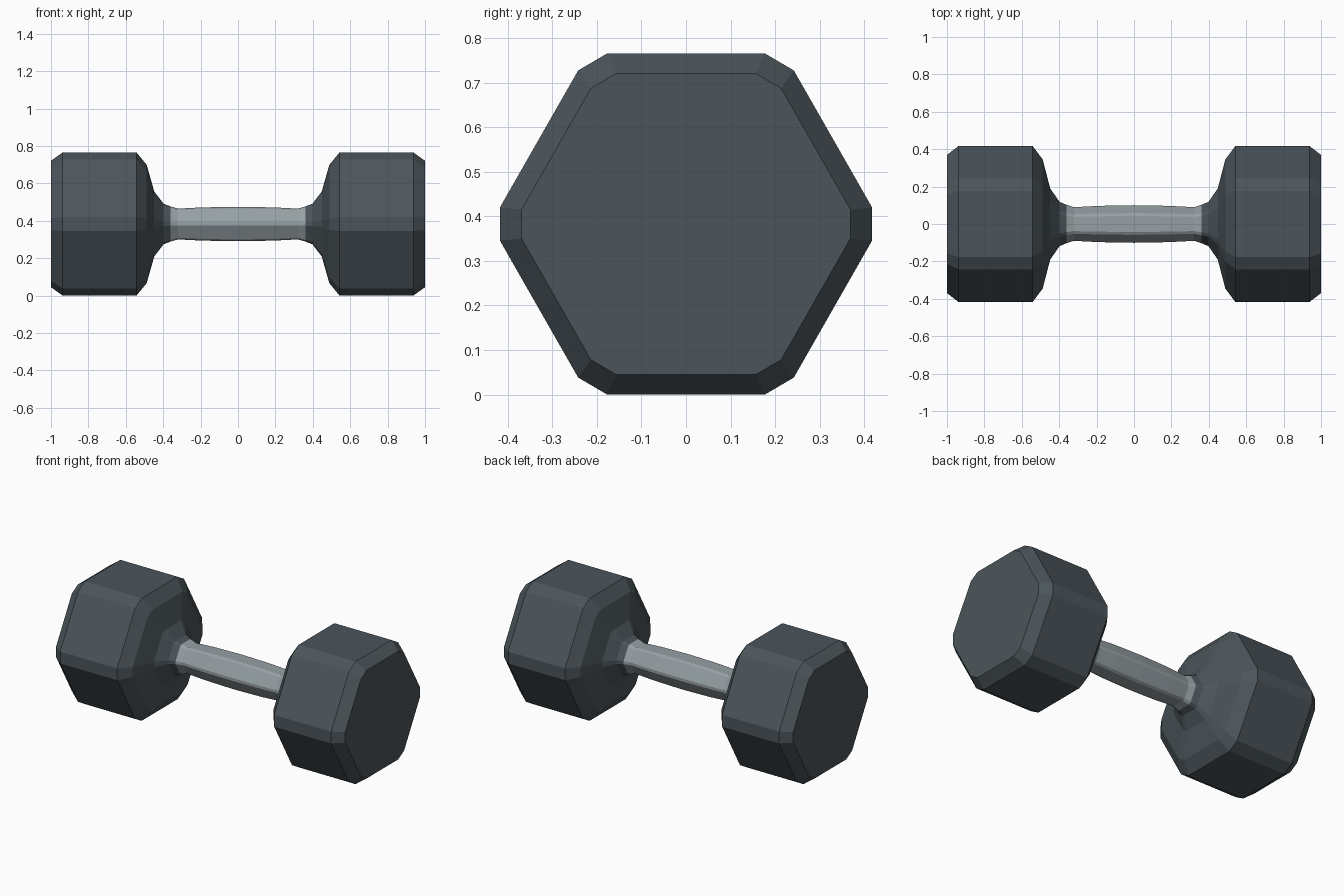
import bpy

if "Cube" in bpy.data.objects:
    bpy.data.objects.remove(bpy.data.objects["Cube"])

CENTRE_Z = 0.383


def material(name, rgb):
    m = bpy.data.materials.new(name)
    m.diffuse_color = (*rgb, 1.0)
    m.use_nodes = True
    m.node_tree.nodes["Principled BSDF"].inputs["Base Color"].default_value = m.diffuse_color
    return m


rubber = material("dark rubber", (0.072, 0.091, 0.104))
steel = material("grey steel", (0.305, 0.352, 0.371))

# Hexagon with cut corners, listed for one quarter and mirrored round
quarter = [(0.418, 0.037), (0.242, 0.345), (0.177, 0.383)]
half = quarter + [(-y, z) for y, z in reversed(quarter)]
section = half + [(-y, -z) for y, z in half]


def loft(name, stations, mat, cap_first=False):
    """Skin the section along x; stations are (x, scale)."""
    n = len(section)
    verts = [(x, y * s, CENTRE_Z + z * s) for x, s in stations for y, z in section]
    faces = []
    for r in range(len(stations) - 1):
        for i in range(n):
            a, b = r * n + i, r * n + (i + 1) % n
            faces.append((a, a + n, b + n, b))
    if cap_first:
        faces.append(tuple(range(n)))
    # Orientation depends on direction of travel along x
    if stations[0][0] < stations[-1][0]:
        faces = [tuple(reversed(f)) for f in faces]
    faces = [tuple(reversed(f)) for f in faces]
    mesh = bpy.data.meshes.new(name)
    mesh.from_pydata(verts, [], faces)
    import bmesh
    bm = bmesh.new()
    bm.from_mesh(mesh)
    bmesh.ops.recalc_face_normals(bm, faces=bm.faces)
    bm.to_mesh(mesh)
    bm.free()
    mesh.materials.append(mat)
    obj = bpy.data.objects.new(name, mesh)
    bpy.context.collection.objects.link(obj)
    return obj


# Weighted heads: bevelled end, straight body, curved neck
head = [(1.0, 0.883), (0.937, 1.0), (0.543, 1.0), (0.488, 0.825),
        (0.448, 0.455), (0.398, 0.283), (0.36, 0.245)]
for side, label in ((1, "right"), (-1, "left")):
    loft(label + "_head", [(side * x, s) for x, s in head], rubber, True)

# Grip: slightly swollen in the middle, flaring into the necks
grip_half = [(0.36, 0.245), (0.32, 0.215), (0.19, 0.232)]
grip = ([(-x, s) for x, s in grip_half] + [(0.0, 0.24)]
        + list(reversed(grip_half)))
loft("grip", grip, steel)
